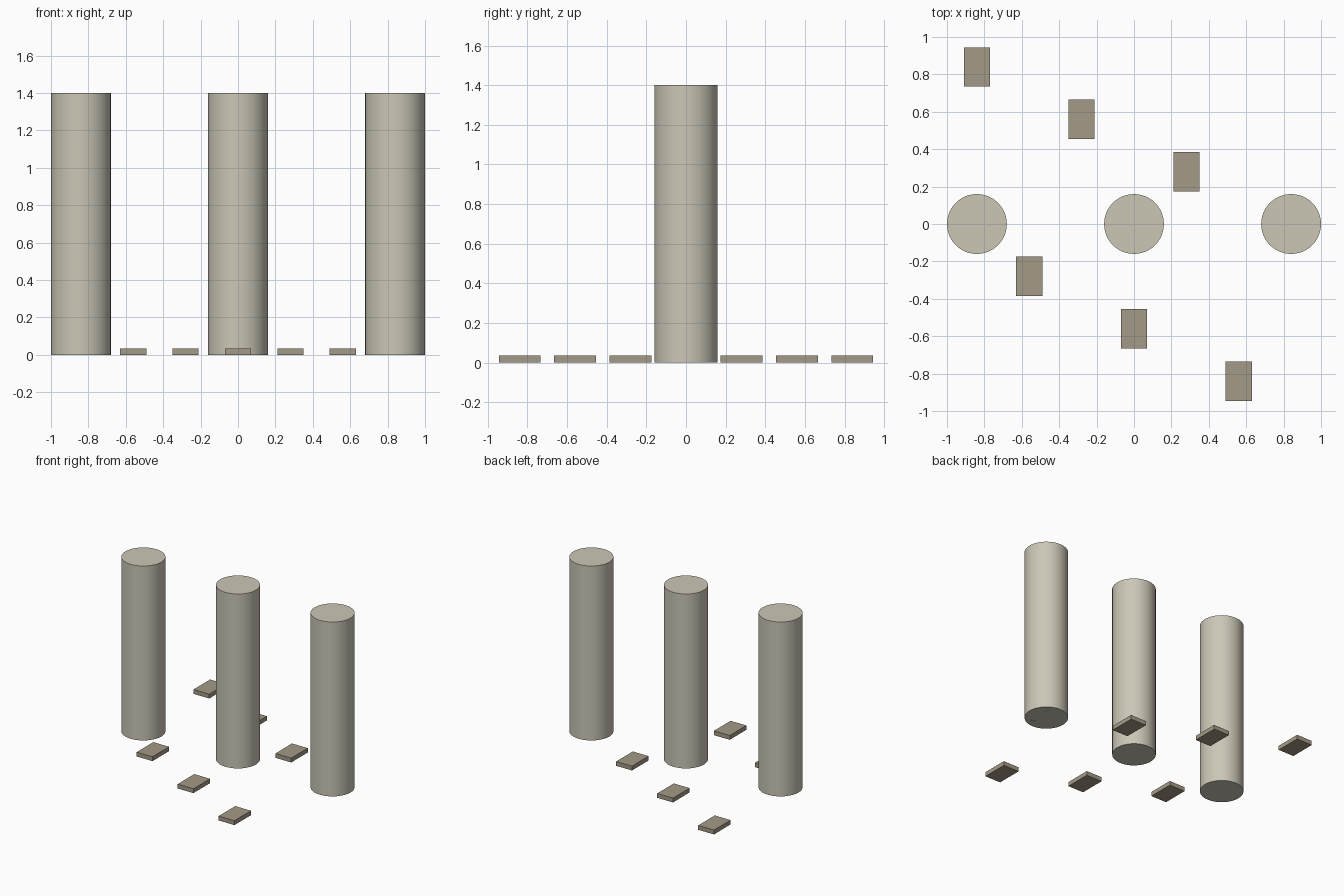
import bpy
import math

if "Cube" in bpy.data.objects:
    bpy.data.objects.remove(bpy.data.objects["Cube"])

PITCH = 0.28          # grid spacing shared by columns and slabs


def material(name, color):
    mat = bpy.data.materials.new(name)
    mat.diffuse_color = (*color, 1)
    mat.use_nodes = True
    mat.node_tree.nodes["Principled BSDF"].inputs["Base Color"].default_value = mat.diffuse_color
    return mat


stone = material("pale_stone", (0.60, 0.57, 0.47))
slab_stone = material("dark_stone", (0.37, 0.32, 0.24))

# Three round columns in a row
for i in (-1, 0, 1):
    bpy.ops.mesh.primitive_cylinder_add(vertices=48, radius=0.16, depth=1.4,
                                        location=(i * 3 * PITCH, 0, 0.7))
    column = bpy.context.object
    column.name = f"column_{i + 2}"
    column.data.materials.append(stone)
    bpy.ops.object.shade_smooth_by_angle(angle=math.radians(30))

# Seven slabs stepping back to front, two cells sideways per row with wrap-around
# (the middle one sits inside the foot of the right column)
for row in range(7):
    x = ((2 * row) % 7 - 3) * PITCH
    y = (3 - row) * PITCH
    bpy.ops.mesh.primitive_cube_add(size=1, location=(x, y, 0.0175))
    slab = bpy.context.object
    slab.name = f"floor_slab_{row + 1}"
    slab.scale = (0.14, 0.21, 0.035)
    slab.data.materials.append(slab_stone)
